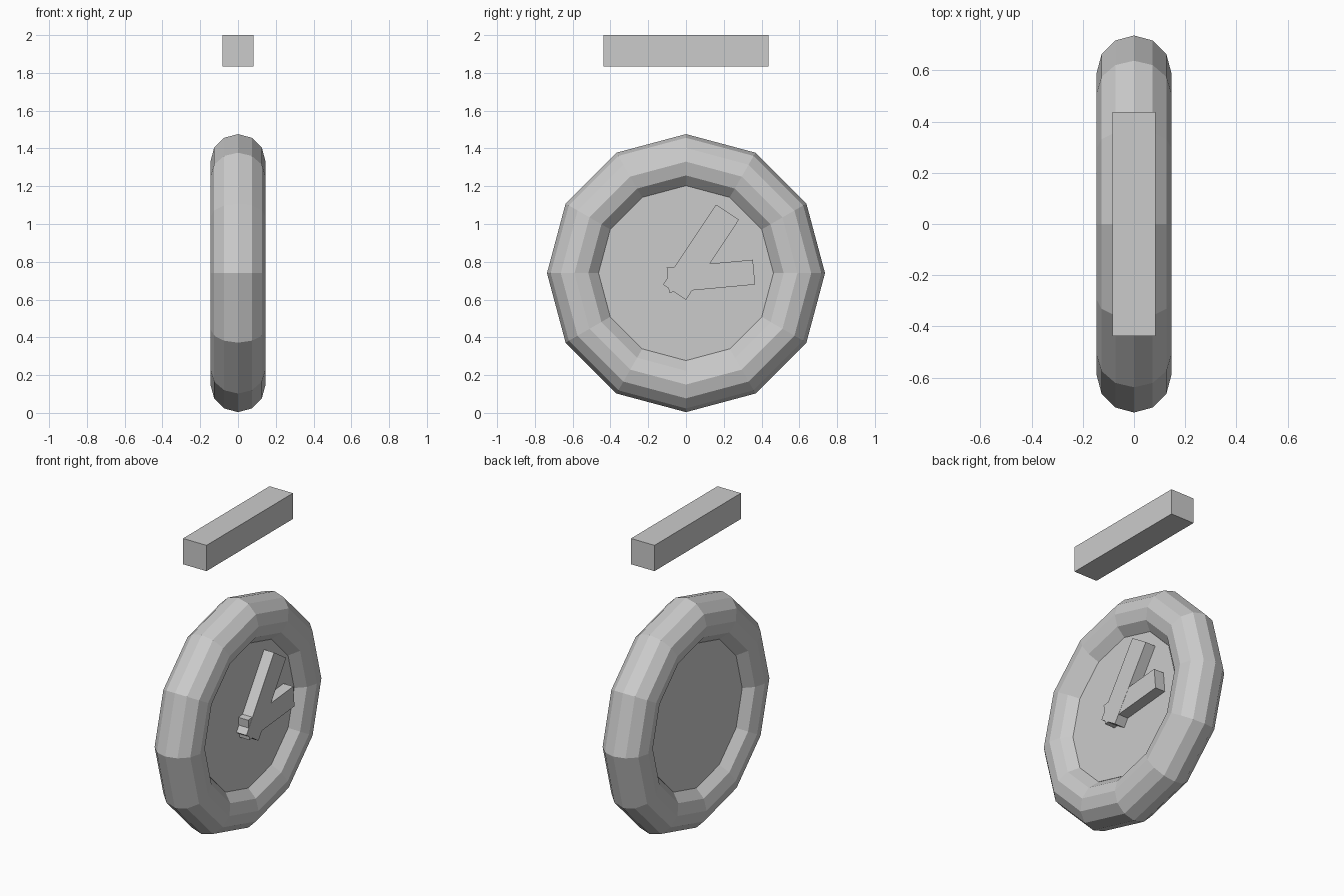
import bpy
from math import radians, pi

if "Cube" in bpy.data.objects:
    bpy.data.objects.remove(bpy.data.objects["Cube"])

CENTRE_Z = 0.74


def box(name, centre, size, angle=0):
    """Box with its length along y, tilted up by an angle in the y-z plane."""
    bpy.ops.mesh.primitive_cube_add(size=1, location=centre)
    ob = bpy.context.object
    ob.name = name
    ob.scale = size
    ob.rotation_euler = (radians(angle), 0, 0)
    return ob


# Rounded low-poly rim, standing upright and facing +x
bpy.ops.mesh.primitive_torus_add(
    major_segments=12, minor_segments=12, major_radius=0.59, minor_radius=0.146,
    location=(0, 0, CENTRE_Z), rotation=(0, pi / 2, 0))
bpy.context.object.name = "rim"

# Dial filling the rim
bpy.ops.mesh.primitive_cylinder_add(
    vertices=12, radius=0.463, depth=0.148,
    location=(0, 0, CENTRE_Z), rotation=(0, pi / 2, 0))
bpy.context.object.name = "dial"

# Two hands, raised on the +x side of the dial
box("long_hand", (0.0725, 0.079, 0.851), (0.145, 0.508, 0.146), 56.5)
box("short_hand", (0.0765, 0.132, 0.724), (0.135, 0.458, 0.132), 5.3)

# Separate bar floating above the clock
box("top_bar", (0, 0, 1.9175), (0.166, 0.875, 0.165))
